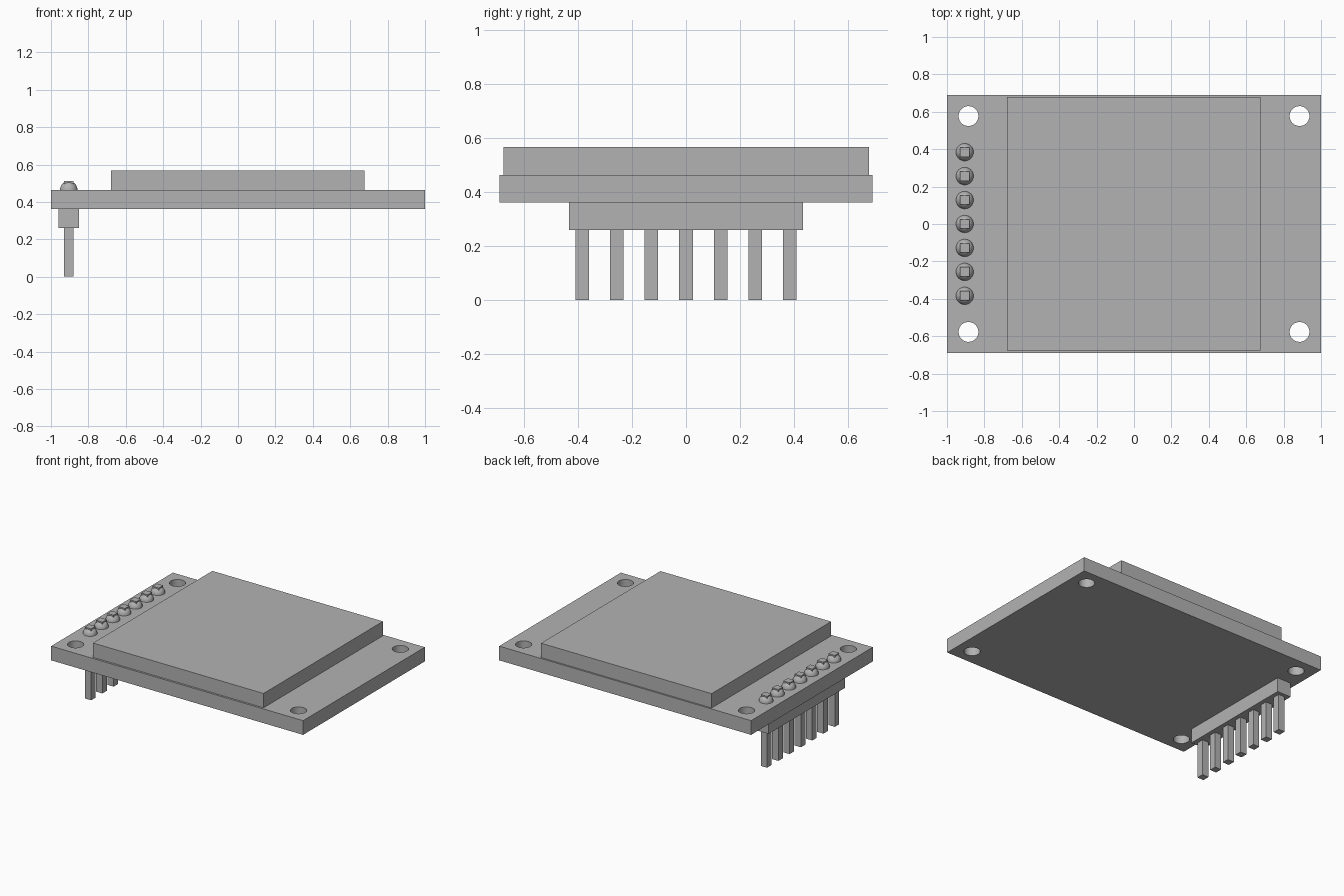
import bpy
import bmesh
from mathutils import Matrix, Vector

if "Cube" in bpy.data.objects:
    bpy.data.objects.remove(bpy.data.objects["Cube"], do_unlink=True)

grey = bpy.data.materials.new("plain grey")
grey.use_nodes = True
COLOUR = (0.45, 0.45, 0.45, 1)
grey.diffuse_color = COLOUR
grey.node_tree.nodes["Principled BSDF"].inputs["Base Color"].default_value = COLOUR


def finish(name, bm):
    mesh = bpy.data.meshes.new(name)
    bm.to_mesh(mesh)
    bm.free()
    mesh.materials.append(grey)
    obj = bpy.data.objects.new(name, mesh)
    bpy.context.collection.objects.link(obj)
    return obj


def box(name, low, high):
    low, high = Vector(low), Vector(high)
    bm = bmesh.new()
    place = Matrix.Translation((low + high) / 2) @ Matrix.Diagonal((*(high - low), 1))
    bmesh.ops.create_cube(bm, size=1, matrix=place)
    return finish(name, bm)


def smooth(obj):
    bpy.ops.object.select_all(action="DESELECT")
    obj.select_set(True)
    bpy.context.view_layer.objects.active = obj
    bpy.ops.object.shade_smooth_by_angle()


BOARD_LOW, BOARD_TOP = 0.362, 0.464
HEADER_LOW = 0.26
PIN_X, PITCH, PIN_HALF = -0.905, 0.128, 0.025

# Circuit board with four round corner holes
board = box("circuit_board", (-1, -0.69, BOARD_LOW), (1, 0.69, BOARD_TOP))
bm = bmesh.new()
for x in (-0.885, 0.885):
    for y in (-0.577, 0.577):
        bmesh.ops.create_cone(bm, cap_ends=True, segments=48, radius1=0.053,
                              radius2=0.053, depth=0.4,
                              matrix=Matrix.Translation((x, y, 0.41)))
cutter = finish("hole_cutter", bm)
cutter.hide_render = True
cut = board.modifiers.new("holes", "BOOLEAN")
cut.object = cutter
cut.solver = "EXACT"
bpy.context.view_layer.objects.active = board
bpy.ops.object.modifier_apply(modifier=cut.name)
bpy.data.objects.remove(cutter, do_unlink=True)
smooth(board)

# Raised display panel
box("display_panel", (-0.678, -0.676, BOARD_TOP), (0.676, 0.678, 0.567))

# Header strip below the board
box("header_strip", (-0.96, -0.434, HEADER_LOW), (-0.85, 0.434, BOARD_LOW))

# Row of square pins, each with a solder dome on top of the board
for i in range(7):
    y = (i - 3) * PITCH
    box(f"pin_{i + 1}", (PIN_X - PIN_HALF, y - PIN_HALF, 0),
        (PIN_X + PIN_HALF, y + PIN_HALF, 0.512))
    bm = bmesh.new()
    bmesh.ops.create_uvsphere(bm, u_segments=32, v_segments=16, radius=0.047)
    bmesh.ops.bisect_plane(bm, geom=bm.verts[:] + bm.edges[:] + bm.faces[:],
                           plane_co=(0, 0, 0), plane_no=(0, 0, -1), clear_outer=True)
    dome = finish(f"solder_dome_{i + 1}", bm)
    dome.location = (PIN_X, y, BOARD_TOP)
    smooth(dome)
